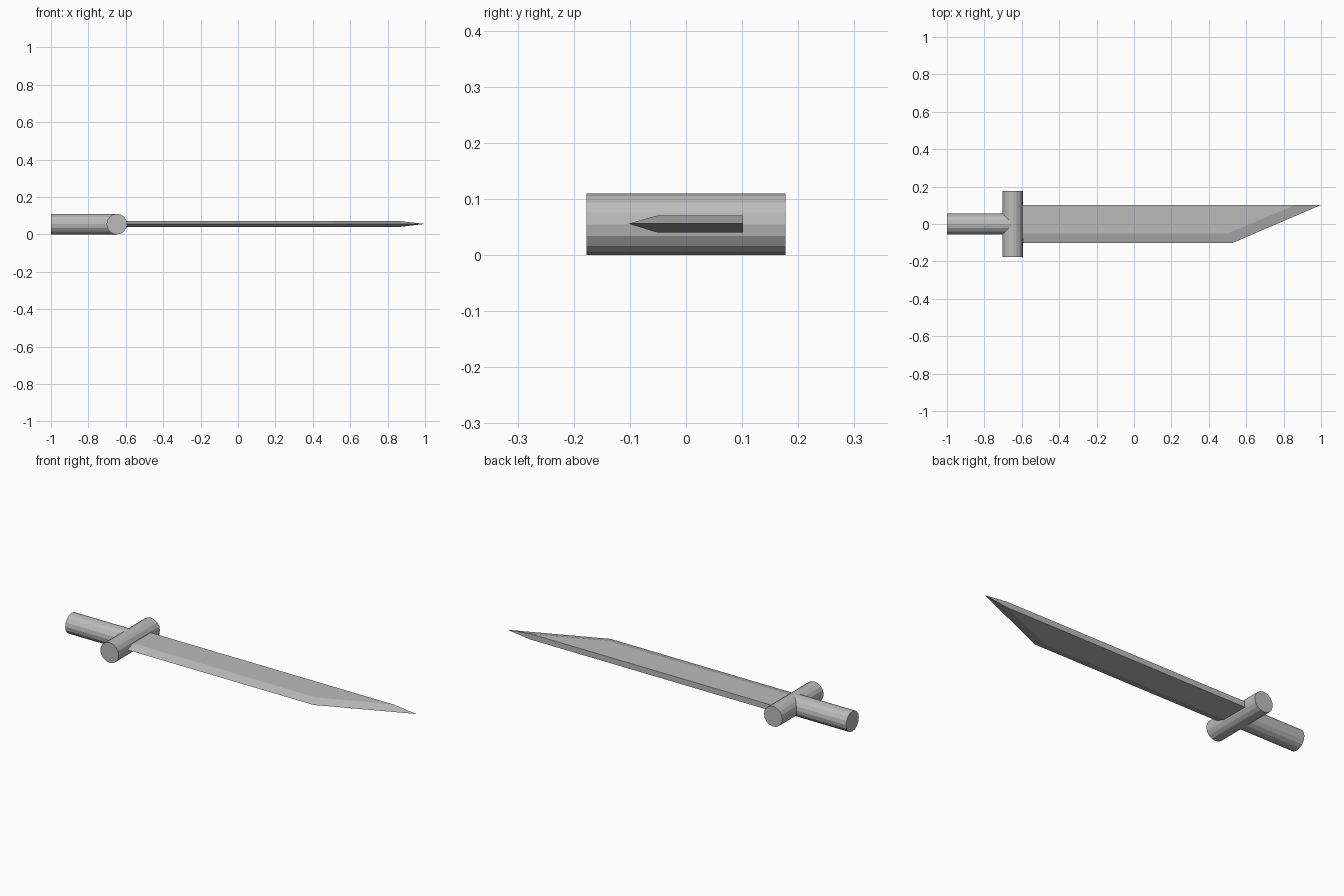
import bpy, bmesh, math
from mathutils import Matrix

if "Cube" in bpy.data.objects:
    bpy.data.objects.remove(bpy.data.objects["Cube"])

grey = bpy.data.materials.new("plain grey")
grey.diffuse_color = (0.5, 0.5, 0.5, 1)
grey.use_nodes = True
grey.node_tree.nodes["Principled BSDF"].inputs["Base Color"].default_value = grey.diffuse_color

R = 0.055        # grip and guard radius, also the height of the sword axis
GUARD_X = -0.648


def finish(name, bm):
    bmesh.ops.recalc_face_normals(bm, faces=bm.faces)
    mesh = bpy.data.meshes.new(name)
    bm.to_mesh(mesh)
    bm.free()
    mesh.materials.append(grey)
    obj = bpy.data.objects.new(name, mesh)
    bpy.context.collection.objects.link(obj)
    return obj


def rod(name, length, centre, axis):
    """16-sided cylinder lying along the x or y axis."""
    turn = Matrix.Rotation(math.pi / 2, 4, 'Y' if axis == 'x' else 'X')
    bm = bmesh.new()
    bmesh.ops.create_cone(bm, cap_ends=True, segments=16, radius1=R, radius2=R,
                          depth=length, matrix=Matrix.Translation(centre) @ turn)
    return finish(name, bm)


# Grip and crossguard
rod("grip", 1 + GUARD_X, ((GUARD_X - 1) / 2, 0, R), 'x')
rod("crossguard", 0.355, (GUARD_X, 0, R), 'y')

# Blade: flat upper and lower faces, bevelled to a cutting edge and a slanted point
flat = [(GUARD_X, 0.102), (GUARD_X, -0.05), (0.50, -0.05), (0.865, 0.102)]
edge = [(GUARD_X, -0.102), (0.525, -0.102), (1.0, 0.102)]
bm = bmesh.new()
rim = [bm.verts.new((x, y, R + 0.001)) for x, y in edge]
sides = []
for z in (R + 0.016, R - 0.015):
    f = [bm.verts.new((x, y, z)) for x, y in flat]
    sides.append(f)
    bm.faces.new(f)
    bm.faces.new((f[1], rim[0], rim[1], f[2]))   # long bevel
    bm.faces.new((f[2], rim[1], rim[2], f[3]))   # point bevel
top, low = sides
bm.faces.new((top[0], top[3], rim[2], low[3], low[0]))   # spine
bm.faces.new((top[0], top[1], rim[0], low[1], low[0]))   # root
finish("blade", bm)
